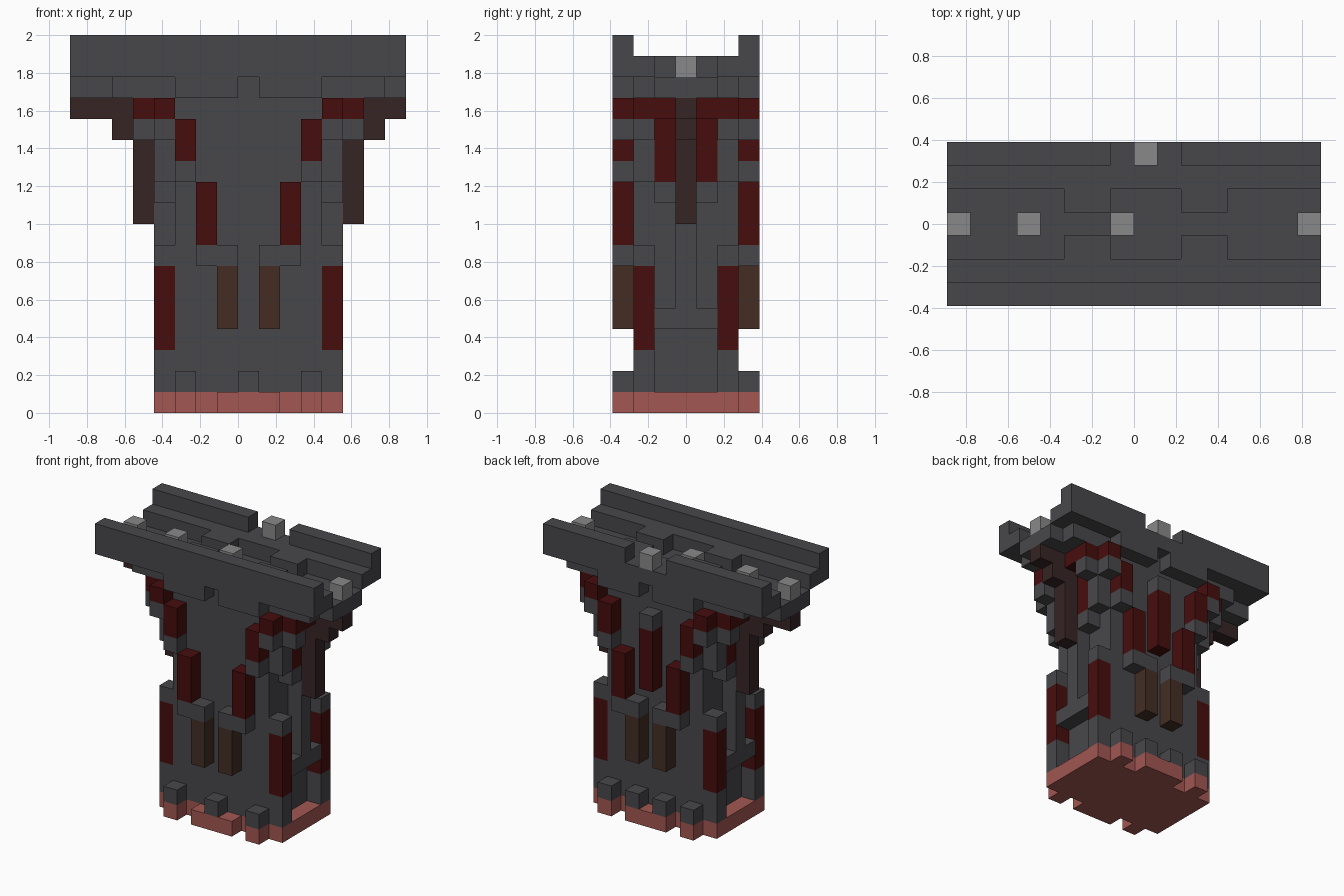
import bpy
import bmesh

UNIT = 1 / 9       # edge of one building block
AXIS = 0.5         # the column's own mirror line along x, in blocks
LIMIT = 8          # the deck is cut off here at both ends

if "Cube" in bpy.data.objects:
    bpy.data.objects.remove(bpy.data.objects["Cube"], do_unlink=True)


def make_material(name, red, green, blue):
    mat = bpy.data.materials.new(name)
    mat.use_nodes = True
    mat.diffuse_color = (red, green, blue, 1)
    shader = next(n for n in mat.node_tree.nodes if n.type == "BSDF_PRINCIPLED")
    shader.inputs["Base Color"].default_value = (red, green, blue, 1)
    shader.inputs["Roughness"].default_value = 0.9
    return mat


stone = make_material("dark stone", 0.064, 0.064, 0.07)
crimson = make_material("deep red", 0.062, 0.004, 0.004)
clay = make_material("pink clay", 0.36, 0.095, 0.085)
wood = make_material("brown wood", 0.056, 0.027, 0.017)
umber = make_material("dark umber", 0.038, 0.018, 0.018)
lamp = make_material("pale grey", 0.25, 0.25, 0.25)


def add_box(bm, xs, ys, zs):
    xs = [max(-LIMIT, min(LIMIT, x)) for x in xs]
    corners = [[[bm.verts.new((x * UNIT, y * UNIT, z * UNIT)) for z in zs]
                for y in ys] for x in xs]
    a, b = corners
    for face in ((a[0][0], a[0][1], a[1][1], a[1][0]),
                 (b[0][0], b[1][0], b[1][1], b[0][1]),
                 (a[0][0], b[0][0], b[0][1], a[0][1]),
                 (a[1][0], a[1][1], b[1][1], b[1][0]),
                 (a[0][0], a[1][0], b[1][0], b[0][0]),
                 (a[0][1], b[0][1], b[1][1], a[1][1])):
        bm.faces.new(face)


def part(name, mat, xs, ys, zs, mirror=""):
    """One block, repeated across the x and/or y mirror line."""
    bm = bmesh.new()
    x_spans, y_spans = [xs], [ys]
    if "x" in mirror:
        x_spans.append((2 * AXIS - xs[1], 2 * AXIS - xs[0]))
    if "y" in mirror:
        y_spans.append((-ys[1], -ys[0]))
    for span_x in x_spans:
        for span_y in y_spans:
            add_box(bm, span_x, span_y, zs)
    mesh = bpy.data.meshes.new(name)
    bm.to_mesh(mesh)
    bm.free()
    mesh.materials.append(mat)
    bpy.context.collection.objects.link(bpy.data.objects.new(name, mesh))


# Depth bands shared by most parts
center = (-0.5, 0.5)
inner = (0.5, 1.5)
middle = (1.5, 2.5)
outer = (2.5, 3.5)
front = (-3.5, -2.5)
core = (-2.5, 2.5)
channel = (-1.5, 1.5)

# Clay footing with its bumps
part("footing", clay, (-4, 5), core, (0, 1))
part("footing_center_bump", clay, (-1, 2), outer, (0, 1), "y")
part("footing_side_bump", clay, (3, 4), outer, (0, 1), "xy")
part("side_bump_stone", stone, (3, 4), outer, (1, 2), "xy")
part("front_bump_stone", stone, (0, 1), front, (1, 2))
part("back_bump_stone", stone, (1, 2), outer, (1, 2), "x")

# Column core and corner pillars
part("column_core", stone, (-3, 4), core, (1, 15))
part("pillar_foot", stone, (4, 5), middle, (1, 3), "xy")
part("pillar_shaft", crimson, (4, 5), middle, (3, 7), "xy")
part("pillar_cap", stone, (4, 5), middle, (7, 8), "xy")

# Side ledge and rib
part("side_ledge", stone, (4, 5), channel, (4, 5), "x")
part("side_rib", stone, (4, 5), center, (5, 15), "x")

# Dark brackets stepping out under the deck ends
part("bracket_post", umber, (5, 6), center, (9, 13), "x")
part("bracket_step", umber, (5, 7), center, (13, 14), "x")
part("bracket_arm", umber, (5, 9), center, (14, 15), "x")

# Side corbels
part("corbel_foot", stone, (4, 5), inner, (10, 11), "xy")
part("corbel_red", crimson, (4, 5), inner, (11, 15), "xy")
part("corbel_red_step", crimson, (5, 6), (0.5, 2.5), (14, 15), "xy")
part("corbel_stone", stone, (4, 5), middle, (11, 15), "xy")
part("corbel_stone_step", stone, (5, 6), middle, (13, 14), "xy")

# Front and back trim climbing outward
part("trim_wood", wood, (1, 2), outer, (4, 7), "xy")
part("trim_cap", stone, (1, 3), outer, (7, 8), "xy")
part("trim_lower_red", crimson, (2, 3), outer, (8, 11), "xy")
part("trim_block", stone, (3, 4), outer, (11, 12), "xy")
part("trim_upper_red", crimson, (3, 4), outer, (12, 14), "xy")
part("trim_end_stone", stone, (4, 5), outer, (13, 14), "xy")
part("trim_end_red", crimson, (4, 5), outer, (14, 15), "xy")
part("back_center_red", crimson, (0, 1), outer, (9, 13))
part("back_center_cap", stone, (0, 1), outer, (13, 14))

# Deck: lower layer, raised sides and the narrowed channel
part("deck_floor", stone, (-8, 8), channel, (15, 16))
part("deck_under_step", stone, (-6, 7), middle, (15, 16), "y")
part("deck_under_edge", stone, (1, 4), outer, (15, 16), "xy")
part("deck_side", stone, (-8, 8), middle, (16, 17), "y")
part("channel_narrowing", stone, (2, 4), inner, (16, 17), "xy")

# Parapets, with a gap at the back
part("front_parapet", stone, (-8, 8), front, (16, 18))
part("back_parapet_base", stone, (-8, 8), outer, (16, 17))
part("back_parapet", stone, (2, 9), outer, (17, 18), "x")

# Pale lamp blocks
for start in (-8, -5, -1, 7):
    part("channel_lamp", lamp, (start, start + 1), center, (16, 17))
part("back_lamp", lamp, (0, 1), outer, (17, 18))
